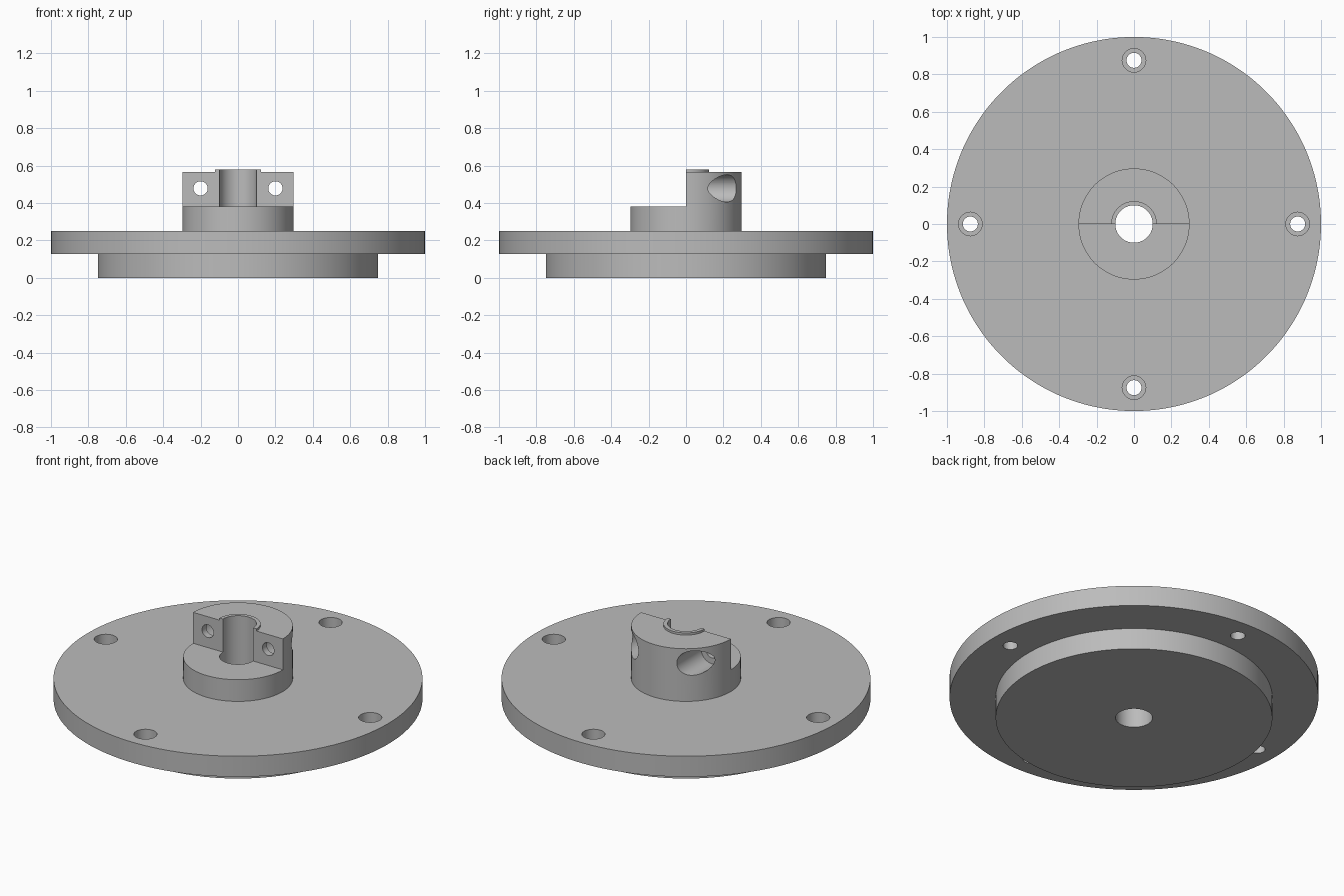
import bpy, bmesh
from math import pi, sin, cos
from mathutils import Matrix, Vector

default = bpy.data.objects.get("Cube")
if default:
    bpy.data.objects.remove(default, do_unlink=True)

SEGMENTS = 128
HUB_R, BORE_R, STEP_Z = 0.297, 0.1, 0.38

grey = bpy.data.materials.new("plain grey")
grey.use_nodes = True
colour = (0.5, 0.5, 0.5, 1)
grey.diffuse_color = colour
grey.node_tree.nodes["Principled BSDF"].inputs["Base Color"].default_value = colour


def add_object(name, bm):
    bmesh.ops.recalc_face_normals(bm, faces=bm.faces)
    mesh = bpy.data.meshes.new(name)
    bm.to_mesh(mesh)
    bm.free()
    mesh.materials.append(grey)
    obj = bpy.data.objects.new(name, mesh)
    bpy.context.collection.objects.link(obj)
    return obj


def lathe(name, profile):
    """Revolve a closed (radius, height) outline around z."""
    bm = bmesh.new()
    rings = []
    for i in range(SEGMENTS):
        a = 2 * pi * (i + 0.5) / SEGMENTS
        rings.append([bm.verts.new((r * cos(a), r * sin(a), z)) for r, z in profile])
    n = len(profile)
    for i in range(SEGMENTS):
        a, b = rings[i], rings[(i + 1) % SEGMENTS]
        for j in range(n):
            k = (j + 1) % n
            bm.faces.new((a[j], b[j], b[k], a[k]))
    return add_object(name, bm)


def rod(name, start, end, radius):
    """Round cutter between two points."""
    start, end = Vector(start), Vector(end)
    axis = end - start
    turn = axis.to_track_quat("Z", "Y").to_matrix().to_4x4()
    bm = bmesh.new()
    bmesh.ops.create_cone(bm, cap_ends=True, segments=48, radius1=radius,
                          radius2=radius, depth=axis.length,
                          matrix=Matrix.Translation((start + end) / 2) @ turn)
    return add_object(name, bm)


def box(name, low, high):
    low, high = Vector(low), Vector(high)
    bm = bmesh.new()
    bmesh.ops.create_cube(bm, size=1, matrix=Matrix.Translation((low + high) / 2)
                          @ Matrix.Diagonal((*(high - low), 1)))
    return add_object(name, bm)


def cut(target, cutter):
    cutter.hide_render = True
    mod = target.modifiers.new("cut", "BOOLEAN")
    mod.operation = "DIFFERENCE"
    mod.solver = "EXACT"
    mod.object = cutter
    bpy.context.view_layer.objects.active = target
    bpy.ops.object.modifier_apply(modifier=mod.name)
    bpy.data.objects.remove(cutter, do_unlink=True)


# Spigot, flange, hub and bearing lip as one turned body with a through bore
flange = lathe("flanged_hub", [
    (BORE_R, 0), (0.75, 0), (0.75, 0.127), (1, 0.127), (1, 0.25),
    (HUB_R, 0.25), (HUB_R, 0.565), (0.122, 0.565), (0.122, 0.578), (BORE_R, 0.578)])

# Front half of the hub is cut down to a step, leaving a half clamp
cut(flange, box("step_cutter", (-0.5, -0.5, STEP_Z), (0.5, 0, 0.8)))

# Four counterbored bolt holes around the flange
for i in range(4):
    x, y = 0.875 * cos(i * pi / 2), 0.875 * sin(i * pi / 2)
    cut(flange, rod("bolt_hole_cutter", (x, y, 0.05), (x, y, 0.35), 0.04))
    cut(flange, rod("bolt_head_cutter", (x, y, 0.187), (x, y, 0.35), 0.063))

# Clamp screw holes, counterbored from the back
for x in (-0.2, 0.2):
    cut(flange, rod("screw_hole_cutter", (x, -0.1, 0.478), (x, 0.4, 0.478), 0.038))
    cut(flange, rod("screw_head_cutter", (x, 0.04, 0.478), (x, 0.4, 0.478), 0.073))

# Smooth round walls with crisp edges
bpy.ops.object.select_all(action="DESELECT")
flange.select_set(True)
bpy.context.view_layer.objects.active = flange
bpy.ops.object.shade_smooth_by_angle(angle=pi / 6)
